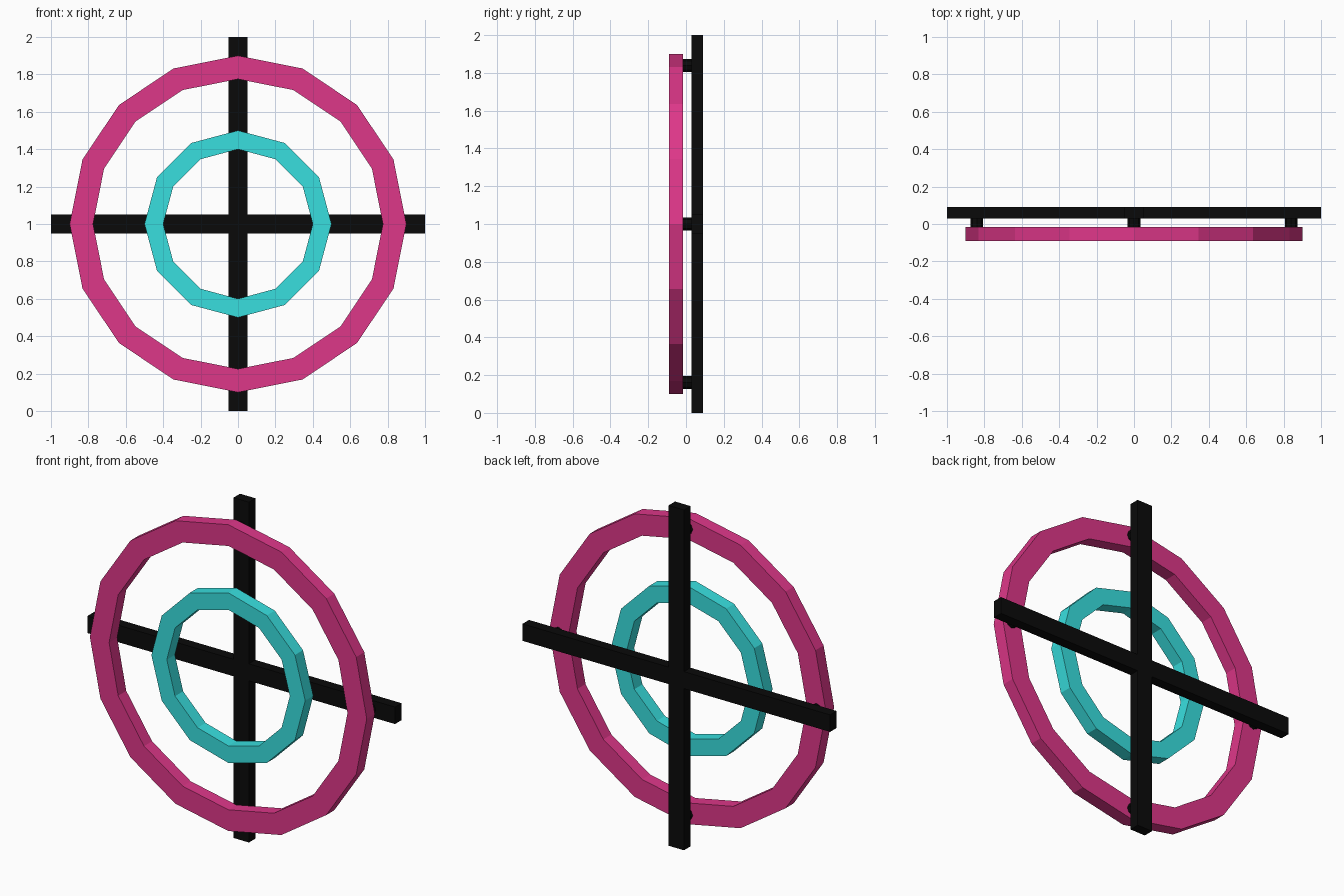
import bpy, bmesh, math

if "Cube" in bpy.data.objects:
    bpy.data.objects.remove(bpy.data.objects["Cube"])


def material(name, rgb):
    m = bpy.data.materials.new(name)
    m.diffuse_color = (*rgb, 1)
    m.use_nodes = True
    m.node_tree.nodes["Principled BSDF"].inputs["Base Color"].default_value = m.diffuse_color
    return m


PINK = material("pink", (0.73, 0.038, 0.25))
TEAL = material("teal", (0.04, 0.74, 0.74))
BLACK = material("black", (0.003, 0.003, 0.003))


def add_object(name, bm, mat):
    bmesh.ops.recalc_face_normals(bm, faces=bm.faces)
    mesh = bpy.data.meshes.new(name)
    bm.to_mesh(mesh)
    bm.free()
    mesh.materials.append(mat)
    bpy.context.collection.objects.link(bpy.data.objects.new(name, mesh))


def circle(radius, sides, cx=0, cz=1):
    steps = [2 * math.pi * i / sides for i in range(sides)]
    return [(cx + radius * math.cos(a), cz + radius * math.sin(a)) for a in steps]


def prism(name, outline, y0, y1, mat):
    """Extrude an x/z outline along y."""
    bm = bmesh.new()
    face = bm.faces.new([bm.verts.new((x, y0, z)) for x, z in outline])
    ext = bmesh.ops.extrude_face_region(bm, geom=[face], use_keep_orig=True)
    for v in ext["geom"]:
        if isinstance(v, bmesh.types.BMVert):
            v.co.y = y1
    add_object(name, bm, mat)


def ring(name, outer, inner, sides, y0, y1, mat):
    """Flat-faced ring with a rectangular section."""
    bm = bmesh.new()
    loops = [[bm.verts.new((x, y, z)) for x, z in circle(r, sides)]
             for r, y in ((outer, y0), (outer, y1), (inner, y1), (inner, y0))]
    for a, b in zip(loops, loops[1:] + loops[:1]):
        for i in range(sides):
            j = (i + 1) % sides
            bm.faces.new((a[i], a[j], b[j], b[i]))
    add_object(name, bm, mat)


# Cross frame at the back
w = 0.05
arm = [(w, w), (w, 1), (-w, 1)]
cross = []
for k in range(4):
    c, s = round(math.cos(k * math.pi / 2)), round(math.sin(k * math.pi / 2))
    cross += [(x * c - z * s, 1 + x * s + z * c) for x, z in arm]
prism("cross_frame", cross, 0.03, 0.09, BLACK)

# Target rings in front
ring("outer_ring", 0.9, 0.775, 16, -0.09, -0.015, PINK)
ring("inner_ring", 0.5, 0.4, 12, -0.09, -0.015, TEAL)

# Spacer pegs between the outer ring and the frame
for name, x, z in (("right", 0.84, 1), ("left", -0.84, 1),
                   ("top", 0, 1.84), ("bottom", 0, 0.16)):
    prism(f"{name}_peg", circle(0.034, 8, x, z), -0.02, 0.035, BLACK)
